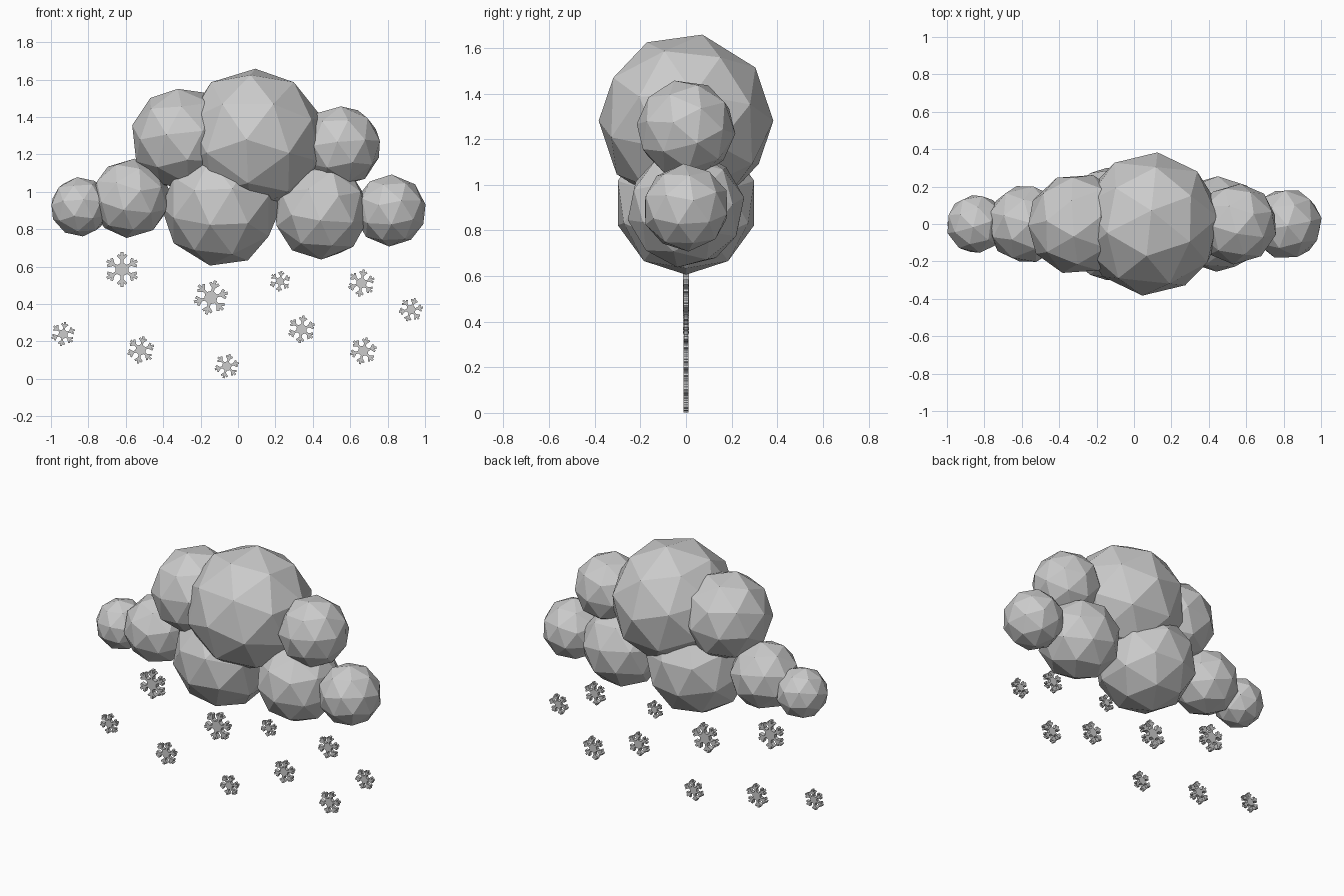
import bpy
import bmesh
from math import radians, pi
from mathutils import Matrix

cube = bpy.data.objects.get("Cube")
if cube:
    bpy.data.objects.remove(cube)

# One flat grey for the whole model
grey = bpy.data.materials.new("soft grey")
grey.use_nodes = True
GREY = (0.6, 0.6, 0.6, 1)
grey.diffuse_color = GREY
grey.node_tree.nodes["Principled BSDF"].inputs["Base Color"].default_value = GREY


def add_object(name, mesh, location, rotation, scale):
    obj = bpy.data.objects.new(name, mesh)
    obj.location = location
    obj.rotation_euler = [radians(a) for a in rotation]
    obj.scale = (scale, scale, scale)
    bpy.context.collection.objects.link(obj)
    return obj


def finish_mesh(name, bm):
    mesh = bpy.data.meshes.new(name)
    bm.to_mesh(mesh)
    bm.free()
    mesh.materials.append(grey)
    return mesh


# Cloud lobes: coarse faceted balls sharing one mesh, the hull of an
# icosahedron's corners and its face centres pushed out to the sphere
bm = bmesh.new()
bmesh.ops.create_icosphere(bm, subdivisions=1, radius=1)
for centre in [f.calc_center_median().normalized() for f in bm.faces]:
    bm.verts.new(centre)
bmesh.ops.delete(bm, geom=bm.edges[:], context="EDGES_FACES")
bmesh.ops.convex_hull(bm, input=bm.verts[:])
bmesh.ops.recalc_face_normals(bm, faces=bm.faces[:])
ball = finish_mesh("faceted_ball", bm)

# name, x, z, radius, rotation
lobes = [
    ("cloud_top_centre", 0.085, 1.28, 0.385, (90, -18, -6)),
    ("cloud_top_right", -0.30, 1.285, 0.275, (10, 25, 40)),
    ("cloud_top_left", 0.55, 1.245, 0.218, (50, 10, 5)),
    ("cloud_bottom_centre", -0.09, 0.92, 0.32, (0, 90, 0)),
    ("cloud_bottom_left", 0.445, 0.895, 0.26, (70, 20, 15)),
    ("cloud_end_left", 0.815, 0.9, 0.193, (20, 80, 30)),
    ("cloud_bottom_right", -0.575, 0.965, 0.213, (40, 15, 60)),
    ("cloud_end_right", -0.845, 0.92, 0.16, (5, 30, 20)),
]
for name, x, z, radius, rotation in lobes:
    add_object(name, ball, (x, 0, z), rotation, radius)

# Snowflake of unit radius: hexagonal hub and six branched arms
THICK = 0.3
bm = bmesh.new()
bmesh.ops.create_cone(bm, cap_ends=True, segments=6, radius1=0.42, radius2=0.42,
                      depth=THICK, matrix=Matrix.Rotation(pi / 2, 4, "X"))


def bar(base, length, width, angle, start):
    """Flat bar leaving the point at height start, turned by angle."""
    matrix = (base @ Matrix.Translation((0, 0, start)) @ Matrix.Rotation(angle, 4, "Y")
              @ Matrix.Translation((0, 0, length / 2))
              @ Matrix.Diagonal((width, THICK, length, 1)))
    bmesh.ops.create_cube(bm, size=1, matrix=matrix)


for i in range(6):
    arm = Matrix.Rotation(i * pi / 3, 4, "Y")
    bar(arm, 0.72, 0.17, 0, 0.28)
    for side in (-1, 1):
        bar(arm, 0.36, 0.16, side * pi / 4, 0.58)
flake = finish_mesh("snowflake_shape", bm)

# x, z, radius, turn
flakes = [
    (-0.62, 0.585, 0.093, 0), (-0.145, 0.435, 0.093, 15),
    (0.225, 0.522, 0.056, 8), (0.66, 0.512, 0.073, 10),
    (0.925, 0.37, 0.065, 20), (-0.935, 0.24, 0.065, 10),
    (-0.52, 0.155, 0.074, 12), (-0.06, 0.068, 0.066, 15),
    (0.34, 0.265, 0.074, 8), (0.67, 0.15, 0.073, 15),
]
for i, (x, z, radius, turn) in enumerate(flakes, 1):
    add_object(f"snowflake_{i}", flake, (x, 0, z), (0, turn, 0), radius)
